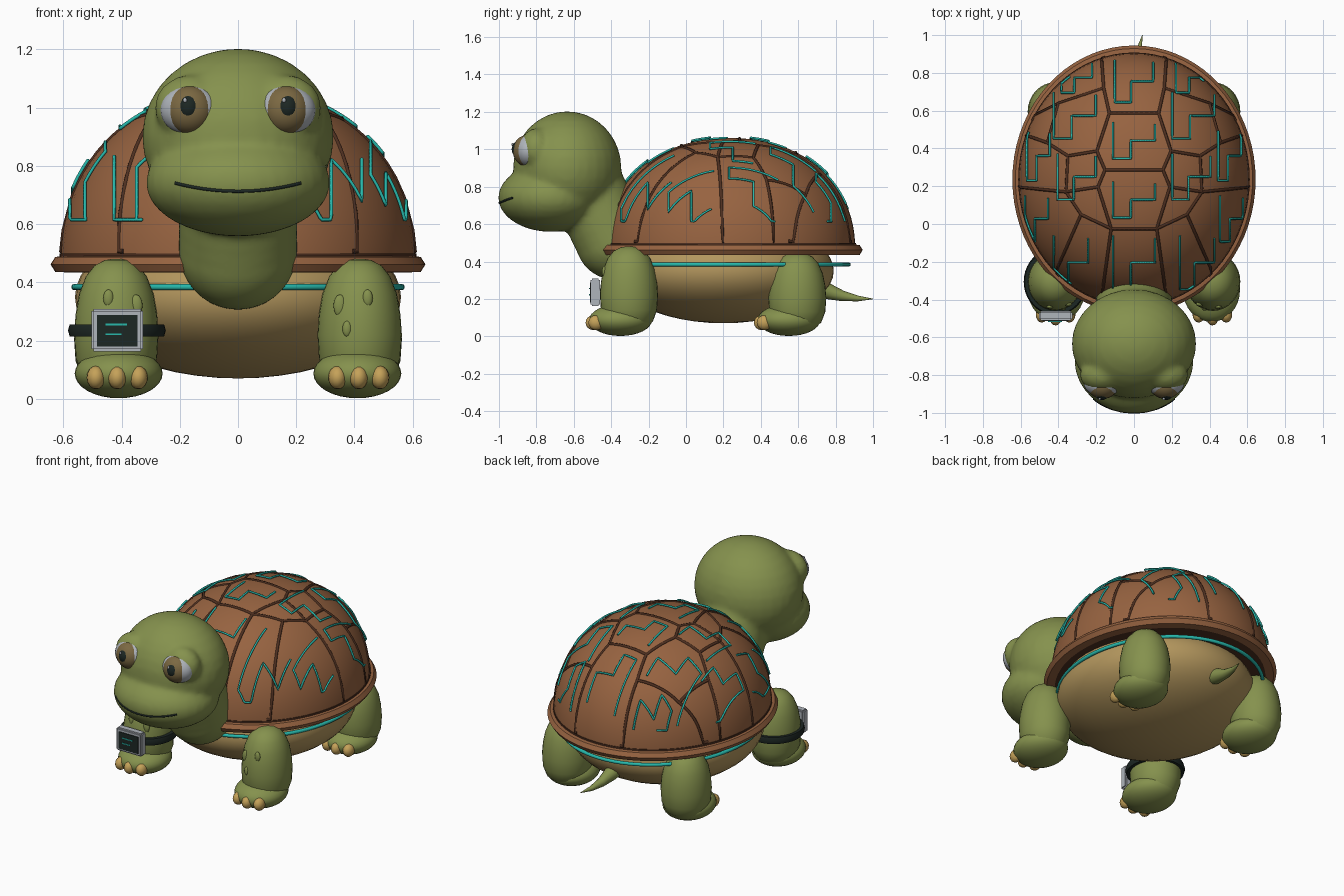
import bpy, bmesh, math
from mathutils import Vector, Matrix

if "Cube" in bpy.data.objects:
    bpy.data.objects.remove(bpy.data.objects["Cube"])

def mat(name, *rgb):
    m = bpy.data.materials.new(name)
    m.diffuse_color = (*rgb, 1)
    m.use_nodes = True
    m.node_tree.nodes["Principled BSDF"].inputs["Base Color"].default_value = m.diffuse_color
    return m

GREEN = mat("skin_green", .235, .285, .075)
BROWN = mat("shell_brown", .31, .125, .052)
DARKBROWN = mat("groove_brown", .075, .028, .014)
TAN = mat("belly_tan", .45, .305, .11)
CLAW = mat("claw_yellow", .56, .36, .1)
TEAL = mat("teal", .02, .48, .41)
GREY = mat("light_grey", .43, .46, .5)
BLACK = mat("dark_grey_green", .012, .02, .017)
IRIS = mat("iris_brown", .2, .14, .055)

def finish(name, bm, material, smooth=True):
    me = bpy.data.meshes.new(name)
    bmesh.ops.recalc_face_normals(bm, faces=bm.faces)
    bm.to_mesh(me)
    bm.free()
    ob = bpy.data.objects.new(name, me)
    bpy.context.collection.objects.link(ob)
    me.materials.append(material)
    if smooth:
        select(ob)
        bpy.ops.object.shade_smooth_by_angle(angle=math.radians(40))
    return ob

def select(ob):
    bpy.ops.object.select_all(action='DESELECT')
    ob.select_set(True)
    bpy.context.view_layer.objects.active = ob

def add_ball(bm, c, r, seg=32):
    bmesh.ops.create_uvsphere(bm, u_segments=seg, v_segments=seg // 2, radius=1,
                              matrix=Matrix.Translation(c) @ Matrix.Diagonal((*r, 1)))

def ball(name, c, r, material, seg=32):
    bm = bmesh.new()
    add_ball(bm, c, r, seg)
    return finish(name, bm, material)

def box(name, c, size, material, bevel=0):
    bm = bmesh.new()
    bmesh.ops.create_cube(bm, size=1, matrix=Matrix.Translation(c) @ Matrix.Diagonal((*size, 1)))
    if bevel:
        bmesh.ops.bevel(bm, geom=bm.edges[:], offset=bevel, segments=2, affect='EDGES')
    return finish(name, bm, material, False)

def lathe(name, c, profile, material, seg=64, closed=False):
    """Rings of (x radius, y radius, z) around a vertical axis."""
    bm = bmesh.new()
    rings = [[bm.verts.new((c[0] + rx * math.cos(i * math.tau / seg),
                            c[1] + ry * math.sin(i * math.tau / seg), z))
              for i in range(seg)] for rx, ry, z in profile]
    pairs = list(zip(rings, rings[1:]))
    if closed:
        pairs.append((rings[-1], rings[0]))
    else:
        bm.faces.new(rings[0])
        bm.faces.new(rings[-1])
    for a, b in pairs:
        for i in range(seg):
            j = (i + 1) % seg
            bm.faces.new((a[i], a[j], b[j], b[i]))
    return finish(name, bm, material)

def tube(name, paths, r, material, cyclic=False, radii=None, res=1):
    cu = bpy.data.curves.new(name, 'CURVE')
    cu.dimensions = '3D'
    cu.bevel_depth = r
    cu.bevel_resolution = res
    cu.use_fill_caps = True
    for path in paths:
        s = cu.splines.new('POLY')
        s.points.add(len(path) - 1)
        s.use_cyclic_u = cyclic
        for i, p in enumerate(path):
            s.points[i].co = (*p, 1)
            if radii:
                s.points[i].radius = radii[i]
    ob = bpy.data.objects.new(name, cu)
    bpy.context.collection.objects.link(ob)
    cu.materials.append(material)
    select(ob)
    bpy.ops.object.convert(target='MESH')
    return ob

# ---- shell ----
CY, A, B, Z0, H, N = .235, .61, .67, .46, .6, 2.15
dome = []
for i in range(25):
    t = i / 24 * math.pi / 2
    k = max(math.cos(t), .004) ** (2 / N)
    dome.append((A * k, B * k, Z0 + H * math.sin(t) ** (2 / N)))
lathe("shell_dome", (0, CY), dome, BROWN, 72)
rim = [(0, .49), (.018, .487), (.034, .462), (.018, .436), (-.03, .434), (-.03, .49)]
lathe("shell_rim", (0, CY), [(A + o, B + o + .006, z) for o, z in rim], BROWN, 72, True)
lathe("shell_groove_ring", (0, CY), [(A + .003, B + .003, z) for z in (.485, .5)], DARKBROWN, 72)
lathe("shell_underside", (0, CY), [(A + .005, B + .005, z) for z in (.438, .45)], DARKBROWN, 72)

def on_dome(x, y, off, limit):
    u, v = x / A, (y - CY) / B
    rho = math.hypot(u, v)
    if rho > limit:
        u, v, rho = u * limit / rho, v * limit / rho, limit
    w = (1 - rho ** N) ** (1 / N)
    return Vector((u * A, CY + v * B, Z0 + H * w)) + Vector((u / A, v / B, w / H)).normalized() * off

def drape(points, off, limit, steps=10):
    out = []
    for p, q in zip(points, points[1:]):
        out += [on_dome(p[0] + (q[0] - p[0]) * k / steps, p[1] + (q[1] - p[1]) * k / steps, off, limit)
                for k in range(steps)]
    return out + [on_dome(*points[-1], off, limit)]

# plate grooves, one half mirrored
half = [
    [(.18, 1), (.16, .72), (.13, .587), (.196, .386), (.153, .286), (.19, .196), (.12, -.025), (.2, -.6)],
    [(.16, .72), (.4, .64), (.56, .56)],
    [(.196, .386), (.35, .36), (.46, .43), (.66, .5)],
    [(.4, .64), (.46, .43)],
    [(.35, .36), (.36, .17), (.19, .196)],
    [(.36, .17), (.66, .2)],
    [(.12, -.025), (.28, .05), (.36, .17)],
    [(.28, .05), (.46, -.36)],
]
grooves = [[(s * x, y) for x, y in line] for s in (1, -1) for line in half]
grooves += [[(-w, y), (w, y)] for w, y in ((.13, .587), (.153, .286), (.12, -.025))]
tube("plate_grooves", [drape(g, -.002, .998) for g in grooves], .009, DARKBROWN)

# stepped circuit line on each plate
step = [(-1, 1), (-1, -1), (-.15, -1), (-.15, 0), (1, 0), (1, .9)]
plates = [(0, .75, .1, .11), (0, .44, .11, .095), (0, .13, .11, .095), (0, -.2, .11, .14)]
for s in (1, -1):
    plates += [(s * .31, .57, .11, .12), (s * .3, .25, .1, .12), (s * .33, -.2, .09, .14),
               (s * .5, .36, .06, .13), (s * .51, .03, .06, .12), (s * .3, .77, .08, .08)]
tube("circuit_lines", [drape([(cx + u * w, cy + v * h) for u, v in step], .008, .975)
                       for cx, cy, w, h in plates], .006, TEAL)
tube("glow_ring", [[(.562 * math.cos(a), CY + .635 * math.sin(a), .384)
                    for a in [i * math.tau / 72 for i in range(72)]]], .011, TEAL, True, res=2)

# ---- belly and tail ----
ball("belly", (0, .2, .35), (.56, .59, .28), TAN, 48)
tail = [(0, .68, .27), (0, .76, .24), (.01, .84, .215), (.025, .92, .202), (.045, 1, .2)]
tube("tail", [tail], .05, GREEN, radii=[1.1, .85, .55, .3, .03], res=4)

# ---- head and neck, blended into one skin ----
bm = bmesh.new()
add_ball(bm, (0, -.635, .9), (.33, .29, .303))
add_ball(bm, (0, -.72, .742), (.317, .285, .184))
for i in range(7):
    k = i / 6
    add_ball(bm, (0, -.52 + .13 * k, .78 - .27 * k), (.205, .2, .205))
for s in (1, -1):
    add_ball(bm, (s * .165, -.8, 1.0), (.122, .09, .112))
head = finish("head_and_neck", bm, GREEN, False)
m = head.modifiers.new("blend", 'REMESH')
m.mode, m.voxel_size = 'VOXEL', .016
m = head.modifiers.new("soften", 'SMOOTH')
m.factor, m.iterations = .5, 6
select(head)
bpy.ops.object.convert(target='MESH')
bpy.ops.object.shade_smooth()

def front_y(ob, x, z):
    bpy.context.view_layer.update()
    hit, loc, _, _ = ob.ray_cast(Vector((x, -3, z)), Vector((0, 1, 0)))
    return loc.y if hit else -.45

mouth = []
for i in range(25):
    x = -.215 + .43 * i / 24
    z = .713 + .028 * (x / .215) ** 2
    mouth.append((x, front_y(head, x, z) + .001, z))
tube("mouth", [mouth], .006, BLACK)

for s, side in ((-1, "left"), (1, "right")):
    ball(side + "_eyeball", (s * .165, -.84, .992), (.102, .075, .086), GREY)
    ball(side + "_iris", (s * .166, -.852, .992), (.083, .074, .083), IRIS)
    ball(side + "_pupil", (s * .17, -.872, 1.0), (.046, .06, .054), BLACK)
    ball(side + "_eye_glint", (s * .17 - .012, -.926, 1.026), (.007, .007, .009), GREY, 12)

# ---- legs ----
leg = [(.01, .481), (.04, .476), (.075, .458), (.105, .42), (.128, .36), (.14, .29),
       (.145, .22), (.14, .14), (.12, .08), (.08, .04)]
for s, side in ((-1, "left"), (1, "right")):
    for dy, end in ((0, "front"), (.9, "hind")):
        n = f"{end}_{side}"
        top = 1 if end == "front" else .93
        limb = lathe(n + "_leg", (s * .418, -.305 + dy),
                     [(r, r * 1.07, z * top) for r, z in leg], GREEN, 32)
        ball(n + "_foot", (s * .41, -.35 + dy, .087), (.151, .168, .085), GREEN)
        for i in (-1, 0, 1):
            ball(f"{n}_claw_{i + 2}", (s * .415 + i * .073, -.495 + dy + .015 * abs(i), .073),
                 (.032, .042, .04), CLAW, 16)
        # skin bumps
        for x, z, r in ((.35, .32, .038), (.445, .345, .031), (.375, .24, .028)):
            ball(n + "_skin_bump", (s * x, front_y(limb, s * x, z) + .004, z),
                 (r * .58, .012, r), GREEN, 16)

# ---- wrist device on the left front leg ----
strap = [(.14, .214), (.162, .214), (.168, .235), (.162, .256), (.14, .256)]
lathe("wrist_strap", (-.416, -.305), [(r, r * 1.06, z) for r, z in strap], BLACK, 40, True)
box("device_case", (-.415, -.485, .236), (.178, .05, .146), GREY, .008)
box("device_screen", (-.415, -.511, .234), (.138, .006, .108), BLACK)
box("screen_line_upper", (-.418, -.515, .255), (.075, .006, .006), TEAL)
box("screen_line_lower", (-.428, -.515, .222), (.055, .006, .006), TEAL)
